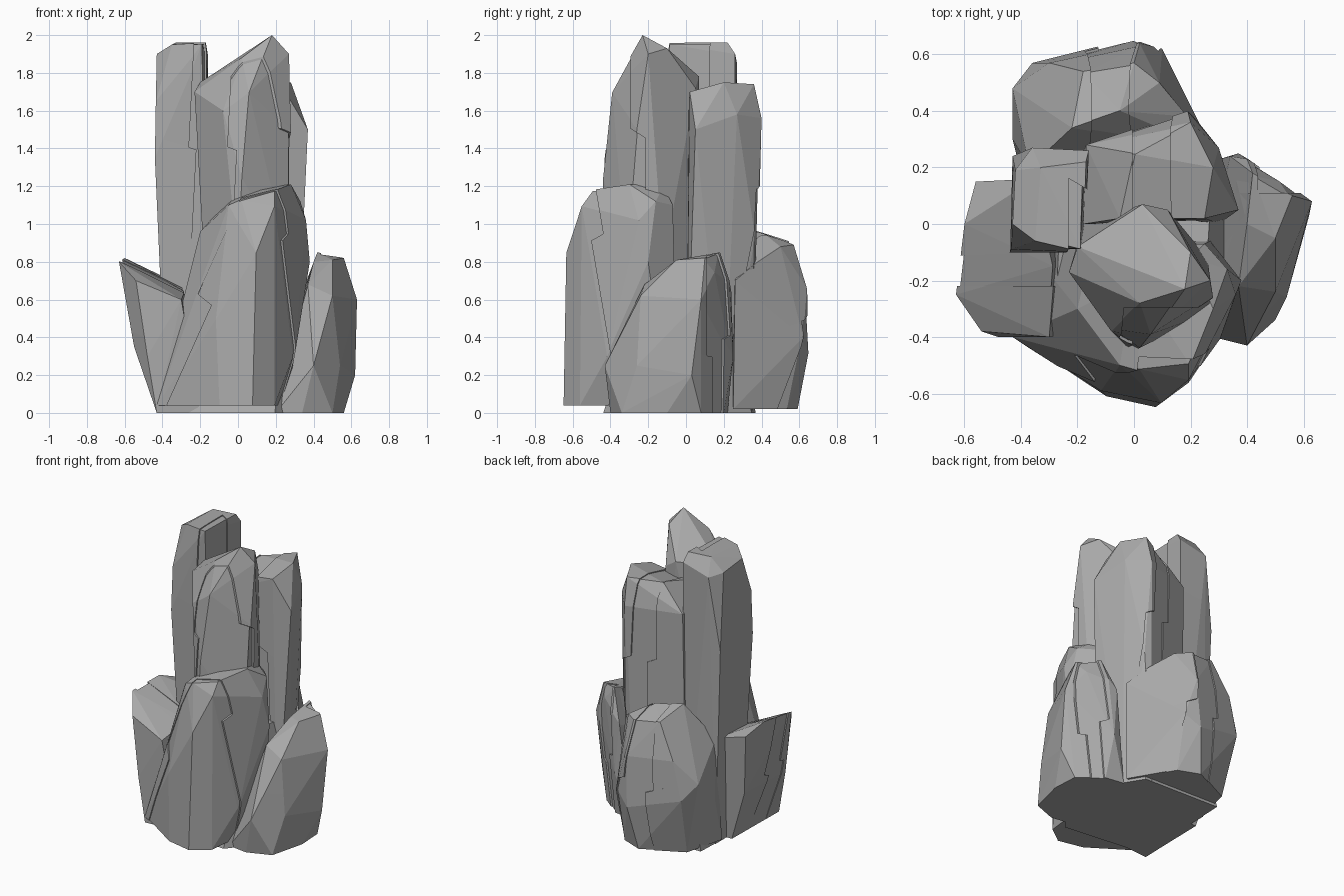
import bpy, bmesh, math
from mathutils import Vector

cube = bpy.data.objects.get("Cube")
if cube:
    bpy.data.objects.remove(cube, do_unlink=True)

stone = bpy.data.materials.new("stone grey")
stone.use_nodes = True
stone.diffuse_color = (0.4, 0.4, 0.4, 1)
stone.node_tree.nodes["Principled BSDF"].inputs["Base Color"].default_value = stone.diffuse_color
stone.node_tree.nodes["Principled BSDF"].inputs["Roughness"].default_value = 0.9


def hull(points):
    """Convex faceted boulder around the given corners."""
    bm = bmesh.new()
    for p in points:
        bm.verts.new(p)
    result = bmesh.ops.convex_hull(bm, input=bm.verts)
    spare = {g for g in result["geom_interior"] + result["geom_unused"]
             if isinstance(g, bmesh.types.BMVert)}
    bmesh.ops.delete(bm, geom=list(spare), context="VERTS")
    bmesh.ops.dissolve_limit(bm, angle_limit=math.radians(4), verts=bm.verts, edges=bm.edges)
    return bm


def clip(bm, point, normal):
    """Keep the part of the boulder on the normal's side, with a closed cut."""
    geom = bm.verts[:] + bm.edges[:] + bm.faces[:]
    bmesh.ops.bisect_plane(bm, geom=geom, plane_co=point, plane_no=normal, clear_inner=True)
    bmesh.ops.holes_fill(bm, edges=[e for e in bm.edges if e.is_boundary])


def rock(name, points, cracks):
    """Slightly shrunken core carrying full-size plates that end in zigzag steps.
    Each crack is (facing in degrees, upper offset, lower offset, height, lean)."""
    points = [Vector(p) for p in points]
    low, high = (Vector(f(p[i] for p in points) for i in range(3)) for f in (min, max))
    centre = (low + high) / 2
    size = high - low
    shrink = [1 - 0.024 / size.x, 1 - 0.024 / size.y, 1 - 0.014 / size.z]
    core = [Vector(centre[i] + (p[i] - centre[i]) * shrink[i] for i in range(3)) for p in points]
    for p in core:
        p.z -= 0.007 if p.z < centre.z else 0
    parts = [hull(core)]
    for facing, upper, lower, height, lean in cracks:
        a = math.radians(facing)
        side = Vector((math.cos(a), math.sin(a), 0))
        split = side * (lower - upper) * 8 + Vector((0, 0, 1))
        middle = Vector((centre.x, centre.y, height))
        for offset, sign in ((upper, 1), (lower, -1)):
            plate = hull(points)
            clip(plate, middle + side * offset, side + Vector((0, 0, lean)))
            if plate.verts:
                clip(plate, middle + side * (upper + lower) / 2, split * sign)
            parts.append(plate)
    verts, faces = [], []
    for bm in parts:
        bmesh.ops.recalc_face_normals(bm, faces=bm.faces)
        bm.verts.index_update()
        start = len(verts)
        verts += [v.co.copy() for v in bm.verts]
        faces += [[v.index + start for v in f.verts] for f in bm.faces]
        bm.free()
    for v in verts:
        v.z = max(v.z, 0)
    mesh = bpy.data.meshes.new(name)
    mesh.from_pydata(verts, [], faces)
    mesh.materials.append(stone)
    obj = bpy.data.objects.new(name, mesh)
    bpy.context.collection.objects.link(obj)


# Tall pillars
rock("left_pillar", [
    (-.38, -.06, 0), (-.38, .22, 0), (-.18, .25, 0), (-.16, -.06, 0),
    (-.44, -.1, 1.35), (-.43, .24, 1.35), (-.16, .26, 1.4), (-.16, -.1, 1.4),
    (-.435, -.09, 1.65), (-.43, 0, 1.9), (-.42, .19, 1.87), (-.36, .27, 1.85),
    (-.16, .26, 1.9), (-.35, -.06, 1.95), (-.33, .2, 1.96), (-.17, .22, 1.96),
    (-.18, -.1, 1.96)],
    [(180, -.04, -.08, 1.4, .05), (60, .1, .06, 1.5, 0)])

rock("front_pillar", [
    (-.18, -.2, .8), (0, -.46, .8), (.28, -.32, .8), (.26, -.12, .8),
    (.1, .05, .8), (-.18, 0, .8), (-.23, -.17, 1.7), (-.2, -.08, 1.75),
    (-.08, -.38, 1.6), (.02, -.28, 1.88), (.02, -.45, 1.25), (.18, -.23, 2),
    (.27, -.2, 1.9), (.28, -.26, 1.5), (.06, -.4, 1.7), (.2, -.1, 1.93),
    (.03, .07, 1.78), (.12, .05, 1.72)],
    [(180, .08, .03, 1.4, .05), (90, -.1, -.02, 1.48, 0)])

rock("back_pillar", [
    (-.18, .25, 0), (.15, .36, 0), (.26, .2, 0), (.3, 0, 0), (-.15, 0, 0),
    (-.18, 0, 1.5), (-.17, .28, 1.55), (.19, .4, 1.56), (.3, .27, 1.58),
    (.37, .05, 1.5), (.34, .1, 1.2), (.22, .37, .9), (0, .25, 1.72),
    (.2, .36, 1.74), (.28, .2, 1.75), (.25, .02, 1.7), (-.05, .02, 1.66)],
    [(0, .06, .12, 1.2, .05), (180, .1, .04, 1.2, 0)])

# Broad boulders around the foot
rock("front_boulder", [
    (-.43, -.4, .04), (-.1, -.62, .04), (.08, -.66, .04), (.2, -.57, .04),
    (.25, -.1, .04), (-.4, -.05, .04), (-.12, -.6, .5), (.3, -.42, .3),
    (.1, -.645, .85), (.38, -.2, .8), (.36, -.25, 1.02), (.33, -.16, 1.12),
    (-.2, -.3, .96), (-.05, -.5, 1.1), (.02, -.52, 1.13), (.2, -.56, 1.1),
    (.2, -.5, 1.18), (.28, -.3, 1.21), (0, -.2, 1.18), (.2, -.12, 1.2),
    (.25, -.07, 1.1), (.27, -.06, .7), (-.15, -.08, 1)],
    [(180, .2, .1, .6, .45), (90, -.08, -.15, .93, .17)])

rock("right_boulder", [
    (.2, -.38, 0), (.34, -.4, 0), (.5, -.34, 0), (.56, -.1, 0), (.55, .08, 0),
    (.4, .2, 0), (.27, .22, 0), (.4, -.43, .25), (.54, -.26, .25),
    (.62, .03, .2), (.37, .25, .3), (.28, -.2, .4), (.63, .08, .6),
    (.4, .23, .7), (.52, .16, .75), (.5, -.24, .62), (.37, -.22, .68),
    (.34, .24, .64), (.56, .1, .82), (.42, .18, .85), (.4, 0, .8), (.5, -.05, .81)],
    [(270, -.2, -.23, .3, 0), (180, .02, -.03, .4, .1)])

rock("left_boulder", [
    (-.43, -.4, 0), (-.2, -.38, 0), (-.2, .1, 0), (-.42, .1, 0),
    (-.55, -.3, .35), (-.53, .12, .35), (-.48, -.4, .3), (-.63, -.25, .8),
    (-.6, 0, .82), (-.56, .15, .76), (-.54, -.38, .7), (-.3, -.4, .6),
    (-.35, .16, .7), (-.28, -.15, .65)],
    [(270, .1, .14, .45, 0), (90, .05, 0, .4, .1)])

rock("back_boulder", [
    (-.33, .46, .02), (-.05, .6, .02), (.1, .54, .02), (.27, .25, .02),
    (-.4, .18, .02), (-.43, .3, .35), (-.36, .57, .42), (0, .66, .32),
    (.1, .62, .4), (.28, .27, .4), (.28, .26, .7), (-.43, .48, .52),
    (-.3, .57, .68), (.02, .64, .66), (.19, .38, .8), (-.05, .4, .96),
    (-.22, .34, .97), (0, .57, .89), (-.18, .54, .91), (.09, .5, .88),
    (-.37, .2, .72)],
    [(0, .1, .16, .5, .1), (180, .1, .05, .45, .05)])

# Stone filling the middle of the cluster down to the ground
rock("core_stone", [
    (-.41, -.38, 0), (.2, -.45, 0), (.48, -.1, 0), (.2, .36, 0), (-.38, .38, 0),
    (-.28, -.2, .62), (.26, -.2, .75), (.28, .12, .72), (-.26, .3, .72)], [])
